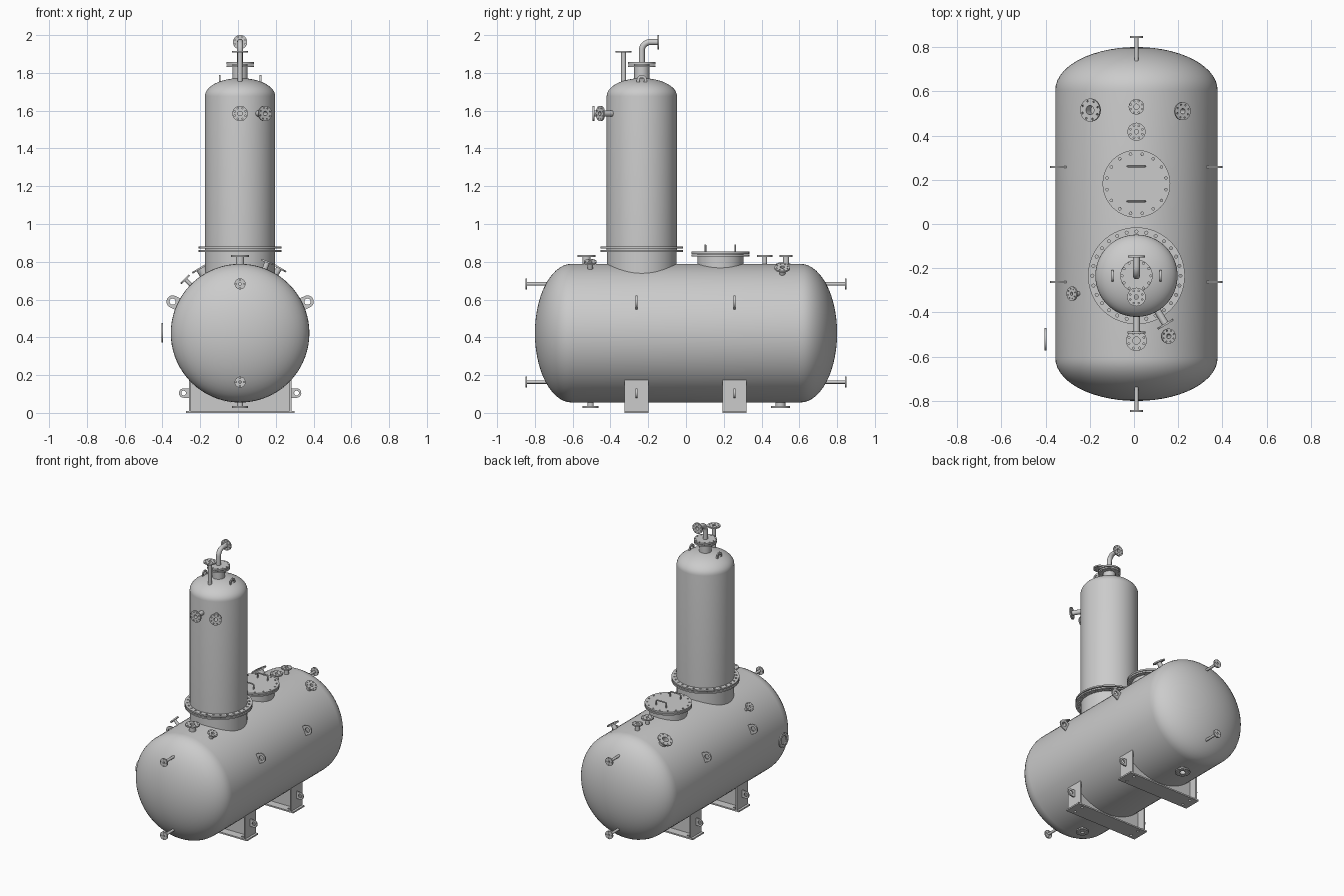
import bpy, bmesh
from math import sin, cos, pi, radians, sqrt, asin
from mathutils import Vector, Matrix

if "Cube" in bpy.data.objects:
    bpy.data.objects.remove(bpy.data.objects["Cube"])

X = 0.011          # centre plane of the vessel
CZ, R = 0.422, 0.367   # vessel axis height and radius
CY = -0.234        # column axis
UP = Vector((0, 0, 1))


def frame(origin, z, x=None):
    """Matrix with local z along z (and local x along x)."""
    z = Vector(z).normalized()
    if x is None:
        x = z.orthogonal()
    x = Vector(x).normalized()
    m = Matrix((x, z.cross(x), z)).transposed().to_4x4()
    m.translation = Vector(origin)
    return m


def circle(r, n=24, cx=0, cy=0):
    return [(cx + r * cos(2 * pi * i / n), cy + r * sin(2 * pi * i / n)) for i in range(n)]


def bolt_circle(r, n, hole):
    return [circle(hole, 8, r * cos(2 * pi * (i + .5) / n), r * sin(2 * pi * (i + .5) / n)) for i in range(n)]


def add_curve(bm, splines, m, dims='2D', cyclic=True, **settings):
    cu = bpy.data.curves.new("tmp", 'CURVE')
    cu.dimensions = dims
    cu.fill_mode = 'BOTH' if dims == '2D' else 'FULL'
    for k, v in settings.items():
        setattr(cu, k, v)
    for pts in splines:
        s = cu.splines.new('POLY')
        s.points.add(len(pts) - 1)
        for p, co in zip(s.points, pts):
            p.co = (*co, *([0] * (3 - len(co))), 1)
        s.use_cyclic_u = cyclic
    ob = bpy.data.objects.new("tmp", cu)
    bpy.context.collection.objects.link(ob)
    dg = bpy.context.evaluated_depsgraph_get()
    me = bpy.data.meshes.new_from_object(ob.evaluated_get(dg))
    me.transform(m)
    bm.from_mesh(me)
    bpy.data.objects.remove(ob)
    bpy.data.meshes.remove(me)


def add_plate(bm, outlines, thick, m):
    add_curve(bm, outlines, m, extrude=thick / 2)


def add_lathe(bm, profile, m, n=32, closed=False):
    t = bmesh.new()
    vs = [t.verts.new((r, 0, z)) for r, z in profile]
    es = [t.edges.new(p) for p in zip(vs, vs[1:])]
    if closed:
        es.append(t.edges.new((vs[-1], vs[0])))
    bmesh.ops.spin(t, geom=vs + es, axis=UP, cent=(0, 0, 0), angle=2 * pi, steps=n, use_merge=True)
    bmesh.ops.remove_doubles(t, verts=t.verts, dist=1e-5)
    me = bpy.data.meshes.new("tmp")
    t.to_mesh(me)
    t.free()
    me.transform(m)
    bm.from_mesh(me)
    bpy.data.meshes.remove(me)


def finish(name, bm):
    bmesh.ops.remove_doubles(bm, verts=bm.verts, dist=1e-5)
    bmesh.ops.recalc_face_normals(bm, faces=bm.faces)
    me = bpy.data.meshes.new(name)
    bm.to_mesh(me)
    bm.free()
    ob = bpy.data.objects.new(name, me)
    bpy.context.collection.objects.link(ob)
    return ob


def flange(bm, m, r, bore, thick, n, hole, sides=40):
    rings = [circle(r, sides)] + ([circle(bore, sides)] if bore else [])
    add_plate(bm, rings + bolt_circle(r * .5 + max(bore, r * .78) * .5, n, hole), thick, m)


def nozzle(name, tip, d, length, rp=.014, rf=.042, n=8):
    """Open pipe with a bolted flange at its tip."""
    d, tip, t = Vector(d).normalized(), Vector(tip), .009
    bm = bmesh.new()
    ri = rp * .75
    add_lathe(bm, [(ri, -length), (ri, 0), (rp, 0), (rp, -length)], frame(tip, d), 20, True)
    add_plate(bm, [circle(rf, 32), circle(rp, 20)] + bolt_circle((rf + rp) / 2 + .002, n, rf * .09),
              t, frame(tip - d * t / 2, d))
    return finish(name, bm)


def lug(name, c, out, normal, r, foot):
    """Lifting eye: rounded plate with a hole."""
    arc = [(r * cos(a), r * sin(a)) for a in (radians(-90 + 15 * i) for i in range(13))]
    bm = bmesh.new()
    add_plate(bm, [arc + [(-foot, r), (-foot, -r)], circle(r * .5, 20)], .009, frame(c, normal, out))
    return finish(name, bm)


# Horizontal vessel with elliptical heads
half = [(R * cos(a), .605 + .195 * sin(a)) for a in (pi / 2 * i / 14 for i in range(15))]
half[-1] = (0, .8)
bm = bmesh.new()
add_lathe(bm, [(r, -y) for r, y in reversed(half)] + half, frame((X, 0, CZ), (0, 1, 0)), 72)
finish("vessel_shell", bm)

# Column: neck, bolted joint, shell and domed top
col = frame((X, CY, 0), UP)
bm = bmesh.new()
add_lathe(bm, [(.185, .70), (.185, .86)], col, 64)
flange(bm, frame((X, CY, .858), UP), .219, .18, .01, 28, .007, 64)
finish("column_neck", bm)
dome = [(.186 * cos(a), 1.677 + .095 * sin(a)) for a in (pi / 2 * i / 12 for i in range(13))]
dome[-1] = (0, 1.772)
bm = bmesh.new()
add_lathe(bm, [(.186, .863)] + dome, col, 64)
flange(bm, frame((X, CY, .875), UP), .219, .18, .01, 28, .007, 64)
finish("column_shell", bm)

# Column top neck with blind cover
bm = bmesh.new()
add_lathe(bm, [(.04, 1.75), (.04, 1.847)], col, 32)
flange(bm, frame((X, CY, 1.835), UP), .073, .038, .01, 12, .005)
finish("column_top_neck", bm)
bm = bmesh.new()
flange(bm, frame((X, CY, 1.851), UP), .073, 0, .011, 12, .005)
finish("column_top_cover", bm)

# Vent elbow and straight vent
arc = [(X, CY + .045 * (1 - cos(a)), 1.918 + .045 * sin(a)) for a in (pi / 2 * i / 10 for i in range(11))]
bm = bmesh.new()
add_curve(bm, [[(X, CY, 1.85)] + arc + [(X, -.15, 1.963)]], Matrix(), '3D', False,
          bevel_depth=.016, bevel_resolution=4)
finish("vent_elbow", bm)
nozzle("vent_elbow_flange", (X, -.142, 1.963), (0, 1, 0), .02, .0165, .038)
nozzle("vent_pipe", (X, -.33, 1.916), UP, .18, .013)

# Column side nozzles
for i, a in enumerate((0, radians(31))):
    d = Vector((sin(a), -cos(a), 0))
    nozzle(f"column_side_nozzle_{i}", Vector((X, CY, 1.585)) + d * .26, d, .09, .016, .041)

# Column lifting eyes
for s in (-1, 1):
    lug(f"column_lug_{s}", (X + s * .108, CY, 1.762), UP, (1, 0, 0), .027, .03)

# Manhole with cover and two handles
MY = .182
bm = bmesh.new()
add_lathe(bm, [(.122, .72), (.122, .843)], frame((X, MY, 0), UP), 48)
flange(bm, frame((X, MY, .833), UP), .153, .12, .01, 16, .006, 56)
finish("manhole_neck", bm)
bm = bmesh.new()
flange(bm, frame((X, MY, .848), UP), .153, 0, .011, 16, .006, 56)
finish("manhole_cover", bm)
for s in (-1, 1):
    y = MY + s * .079
    bm = bmesh.new()
    add_curve(bm, [[(X - .04, y, .85), (X - .04, y, .881), (X - .034, y, .888),
                    (X + .034, y, .888), (X + .04, y, .881), (X + .04, y, .85)]], Matrix(), '3D', False,
              bevel_depth=.005, bevel_resolution=2)
    finish(f"manhole_handle_{s}", bm)

# Nozzles around the vessel: name, y, angle from vertical, reach, pipe radius, flange radius
for name, y, ang, reach, rp, rf in (
        ("top_nozzle_rear", .53, 0, .413, .016, .035),
        ("top_nozzle_middle", .417, 0, .413, .013, .041),
        ("top_nozzle_front", -.527, 0, .413, .022, .047),
        ("left_rear_nozzle", .515, -31, .408, .028, .052),
        ("right_rear_nozzle", .51, 31, .408, .016, .041),
        ("left_front_nozzle", -.315, -45.5, .412, .01, .032),
        ("right_front_nozzle", -.507, 21, .408, .014, .034),
        ("drain_front", -.505, 180, .395, .016, .042),
        ("drain_rear", .5, 180, .395, .026, .05)):
    d = Vector((sin(radians(ang)), 0, cos(radians(ang))))
    nozzle(name, Vector((X, y, CZ)) + d * reach, d, reach - .345, rp, rf)

# Level gauge nozzles on both heads
for s in (-1, 1):
    for z in (.163, .683):
        nozzle(f"head_nozzle_{s}_{z}", (X, s * .851, z), (0, s, 0), .13, .009, .029, 4)

# Loose ring flange standing off the left side
bm = bmesh.new()
flange(bm, frame((-.401, -.522, .424), (1, 0, 0)), .051, .03, .009, 8, .005)
finish("side_ring_flange", bm)

# Saddles and lifting eyes, mirrored left and right
a0 = asin(.27 / R)
for n, y in (("front", -.262), ("rear", .257)):
    bm = bmesh.new()
    top = [(R * sin(a), CZ - R * cos(a)) for a in (a0 - 2 * a0 * i / 24 for i in range(25))]
    add_plate(bm, [[(-.27, .005), (.27, .005)] + top], .01, frame((X, y, 0), (0, -1, 0), (1, 0, 0)))
    for s in (-1, 1):
        add_plate(bm, [[(-.0625, .005), (.0625, .005), (.0625, .175), (-.0625, .175)]], .009,
                  frame((X + s * .2665, y, 0), (1, 0, 0), (0, 1, 0)))
    holes = [circle(.009, 12, sx * .235, sy * .035) for sx in (-1, 1) for sy in (-1, 1)]
    add_plate(bm, [[(-.287, -.0625), (.287, -.0625), (.287, .0625), (-.287, .0625)]] + holes, .01,
              frame((X, y, .005), UP, (1, 0, 0)))
    finish(f"saddle_{n}", bm)
    for s in (-1, 1):
        lug(f"saddle_lug_{n}_{s}", (X + s * .299, y, .105), (s, 0, 0), (0, 1, 0), .025, .03)
        lug(f"vessel_lug_{n}_{s}", (X + s * .357, y, .589), (s * .9, 0, .43), (0, 1, 0), .033, .04)

# Smooth shading with sharp edges
for ob in bpy.context.scene.objects:
    ob.select_set(True)
    bpy.context.view_layer.objects.active = ob
bpy.ops.object.shade_smooth_by_angle(angle=radians(32))
